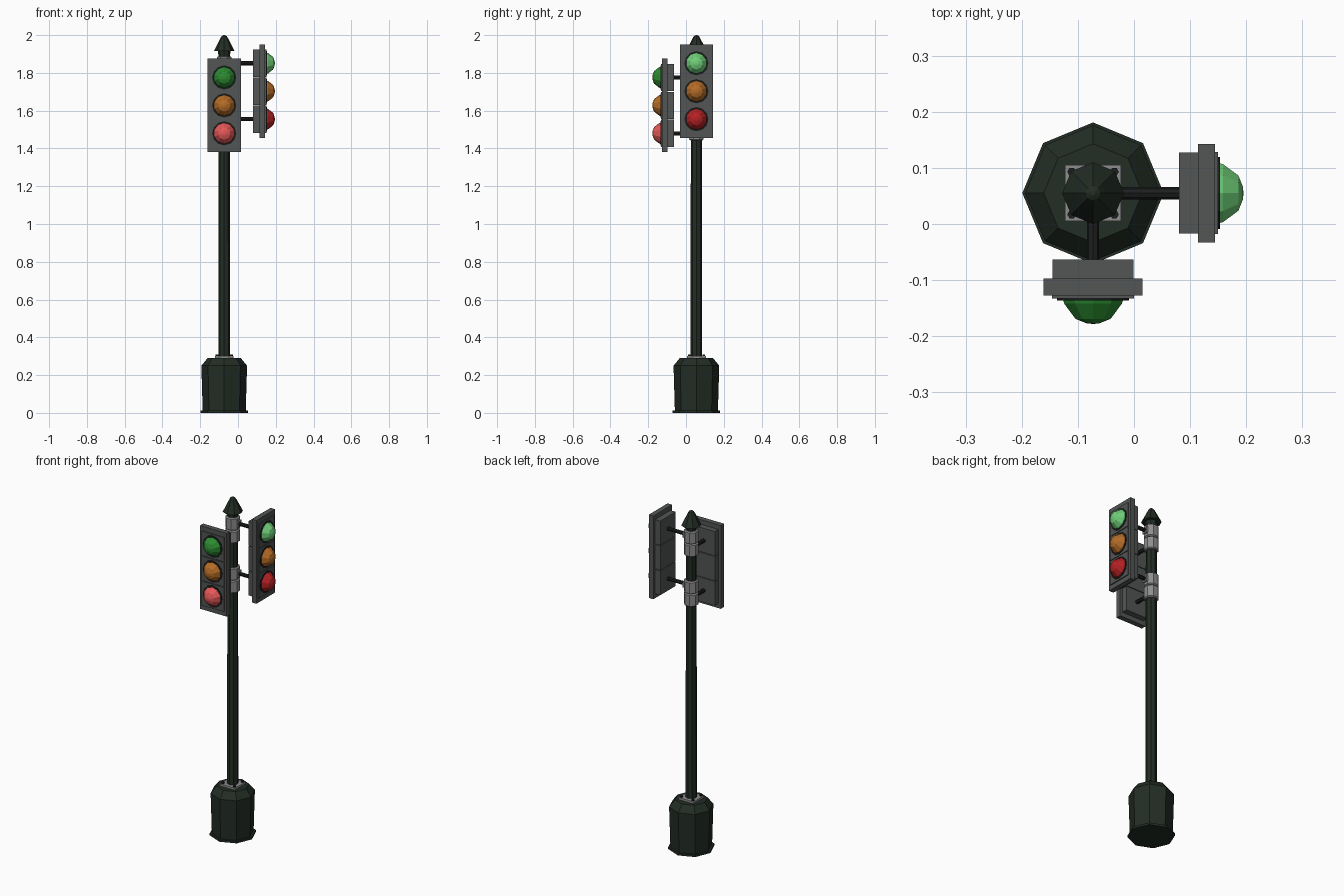
import bpy, bmesh
from math import pi, cos, sin
from mathutils import Matrix

cube = bpy.data.objects.get("Cube")
if cube:
    bpy.data.objects.remove(cube, do_unlink=True)


def material(name, rgb):
    m = bpy.data.materials.new(name)
    m.use_nodes = True
    m.diffuse_color = (*rgb, 1)
    bsdf = m.node_tree.nodes["Principled BSDF"]
    bsdf.inputs["Base Color"].default_value = (*rgb, 1)
    bsdf.inputs["Roughness"].default_value = 0.8
    return m


POLE = material("dark green paint", (0.016, 0.026, 0.018))
GREY = material("housing grey", (0.085, 0.092, 0.088))
STEEL = material("clamp grey", (0.27, 0.27, 0.27))
BLACK = material("near black", (0.012, 0.014, 0.013))
GREEN = material("unlit green", (0.025, 0.26, 0.03))
GREEN_ON = material("lit green", (0.16, 0.62, 0.19))
AMBER = material("unlit amber", (0.46, 0.15, 0.02))
RED = material("unlit red", (0.46, 0.015, 0.018))
RED_ON = material("lit red", (0.78, 0.095, 0.095))

AXIS = Matrix.Translation((-0.073, 0.055, 0))  # pole centre line
OUTWARD = Matrix.Rotation(pi / 2, 4, 'Y')      # turns local z to local x


def add(name, bm, mat, matrix):
    bmesh.ops.recalc_face_normals(bm, faces=bm.faces)
    bm.transform(matrix)
    mesh = bpy.data.meshes.new(name)
    bm.to_mesh(mesh)
    bm.free()
    mesh.materials.append(mat)
    ob = bpy.data.objects.new(name, mesh)
    bpy.context.collection.objects.link(ob)
    return ob


def lathe(name, profile, sides, mat, matrix=AXIS, turn=0.0):
    """Faceted solid from (radius, height) pairs."""
    bm = bmesh.new()
    rings = []
    for r, z in profile:
        rings.append([bm.verts.new((r * cos(turn + 2 * pi * i / sides),
                                    r * sin(turn + 2 * pi * i / sides), z))
                      for i in range(sides)])
    for a, b in zip(rings, rings[1:]):
        for i in range(sides):
            j = (i + 1) % sides
            bm.faces.new((a[i], a[j], b[j], b[i]))
    bm.faces.new(rings[0])
    bm.faces.new(rings[-1])
    return add(name, bm, mat, matrix)


def box(name, lo, hi, mat, matrix=AXIS):
    bm = bmesh.new()
    bmesh.ops.create_cube(bm, size=1)
    for v in bm.verts:
        v.co = [(l + h) / 2 + c * (h - l) for l, h, c in zip(lo, hi, v.co)]
    return add(name, bm, mat, matrix)


# Base, pole and cap
lathe("base", [(0.126, 0), (0.126, 0.012), (0.114, 0.012), (0.121, 0.25),
               (0.088, 0.29)], 8, POLE)
box("base_plate", (-0.05, -0.05, 0.288), (0.05, 0.05, 0.302), STEEL)
for sx in (-1, 1):
    for sy in (-1, 1):
        lathe("base_bolt", [(0.008, 0.3), (0.008, 0.31)], 6, BLACK,
              AXIS @ Matrix.Translation((sx * 0.038, sy * 0.038, 0)))
lathe("pole", [(0.031, 0.29), (0.029, 1.9)], 8, POLE)
lathe("cap", [(0.028, 1.88), (0.034, 1.915), (0.055, 1.915), (0.022, 1.98),
              (0.013, 1.995), (0.004, 2.0)], 8, POLE)


def signal(side, angle, start, mid, lamps):
    """One three-lamp head, its arms and clamps; faces local +x."""
    spin = AXIS @ Matrix.Rotation(angle, 4, 'Z')
    head = spin @ Matrix.Translation((start, 0, mid))

    box(side + "_backplate", (0.034, -0.088, -0.247), (0.064, 0.088, 0.247),
        GREY, head)
    for i, mat in enumerate(lamps):
        z = 0.148 * (1 - i)
        box(side + "_back_box", (0, -0.072, z - 0.072),
            (0.036, 0.072, z + 0.072), GREY, head)
        box(side + "_front_panel", (0.06, -0.073, z - 0.072),
            (0.07, 0.073, z + 0.072), GREY, head)
        lens = head @ Matrix.Translation((0, 0, z)) @ OUTWARD
        lathe(side + "_lamp_rim", [(0.064, 0.066), (0.064, 0.073)], 12,
              BLACK, lens)
        lathe(side + "_lens", [(0.057, 0.07), (0.054, 0.079), (0.033, 0.106),
                               (0.012, 0.114), (0.002, 0.115)],
              10, mat, lens)

    # Arms and clamps, spaced evenly about the head's middle
    for z in (mid + 0.148, mid - 0.148):
        arm = spin @ Matrix.Translation((0, 0, z)) @ OUTWARD
        lathe(side + "_arm", [(0.011, 0.02), (0.011, start + 0.005)], 8,
              BLACK, arm)
        lathe(side + "_clamp", [(0.034, z - 0.037), (0.041, z - 0.032),
                                (0.041, z + 0.032), (0.034, z + 0.037)],
              8, STEEL, AXIS, pi / 8)
        box(side + "_clamp_socket", (0.03, -0.016, z - 0.018),
            (0.046, 0.016, z + 0.018), STEEL, spin)


signal("front", -pi / 2, 0.118, 1.628, (GREEN, AMBER, RED_ON))
signal("left", 0, 0.153, 1.703, (GREEN_ON, AMBER, RED))
